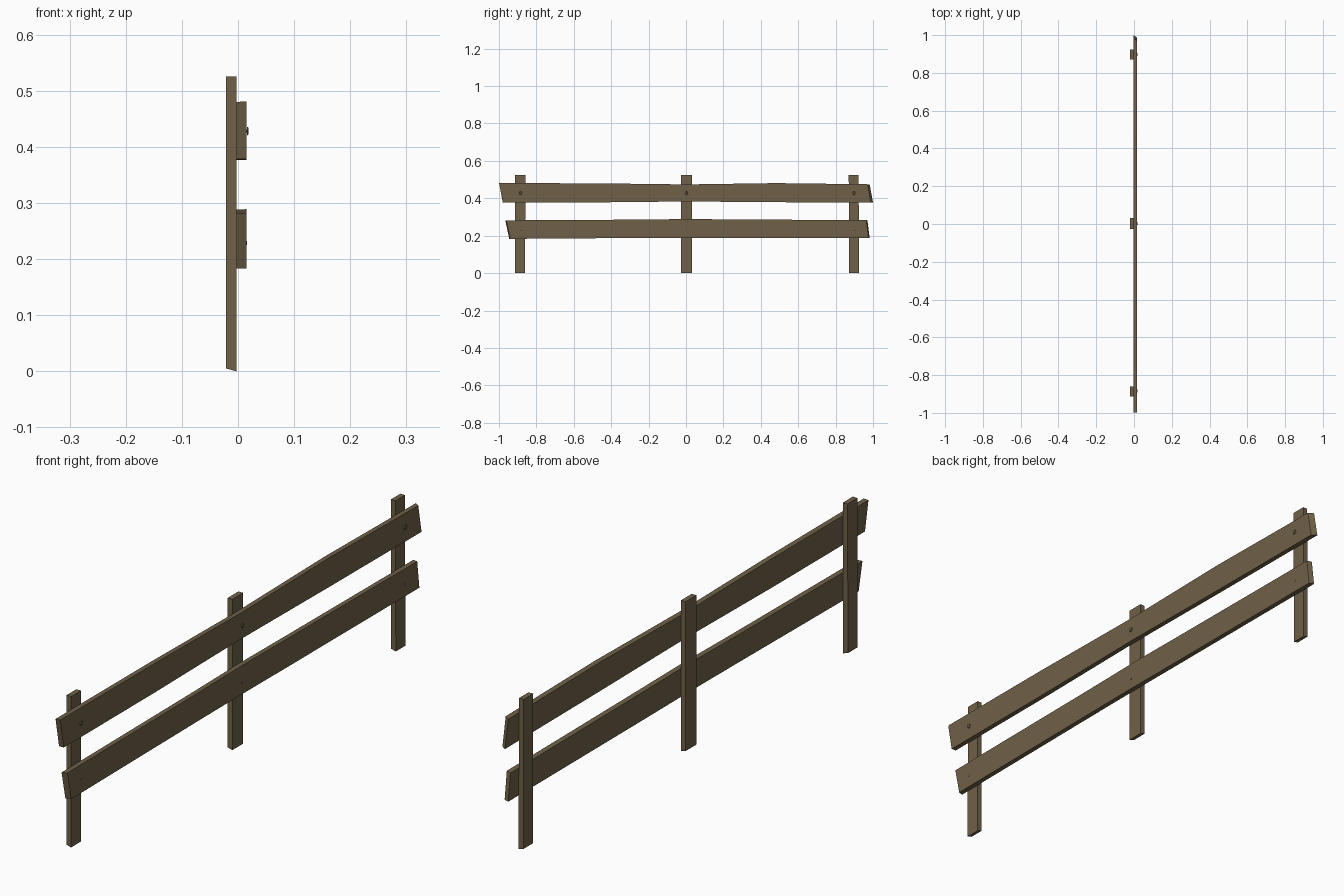
import bpy, bmesh, math
from mathutils import Matrix

if "Cube" in bpy.data.objects:
    bpy.data.objects.remove(bpy.data.objects["Cube"])

wood = bpy.data.materials.new("weathered_wood")
wood.diffuse_color = (0.16, 0.12, 0.065, 1)
wood.use_nodes = True
wood.node_tree.nodes["Principled BSDF"].inputs["Base Color"].default_value = wood.diffuse_color


def finish(name, bm):
    bmesh.ops.recalc_face_normals(bm, faces=bm.faces)
    me = bpy.data.meshes.new(name)
    bm.to_mesh(me)
    bm.free()
    me.materials.append(wood)
    ob = bpy.data.objects.new(name, me)
    bpy.context.collection.objects.link(ob)
    return ob


def loft(name, sections):
    """Closed solid through a row of four-cornered sections."""
    bm = bmesh.new()
    rings = [[bm.verts.new(p) for p in s] for s in sections]
    for a, b in zip(rings, rings[1:]):
        for i in range(4):
            j = (i + 1) % 4
            bm.faces.new((a[i], a[j], b[j], b[i]))
    bm.faces.new(rings[0])
    bm.faces.new(rings[-1])
    return finish(name, bm)


# Rails: each station is (y top, y bottom, z top, z bottom, y shift of the front face)
X0, X1 = -0.003, 0.015


def rail(name, stations):
    loft(name, [[(X0, yt, zt), (X1, yt + s, zt + 0.001),
                 (X1, yb + s, zb), (X0, yb, zb)]
                for yt, yb, zt, zb, s in stations])


rail("upper_rail", [
    (-0.999, -0.980, 0.480, 0.378, 0.0),
    (-0.48, -0.48, 0.479, 0.378, 0.0),
    (0.0, 0.0, 0.473, 0.383, 0.0),
    (0.48, 0.48, 0.480, 0.379, 0.0),
    (0.982, 1.000, 0.474, 0.377, -0.012)])
rail("lower_rail", [
    (-0.966, -0.945, 0.281, 0.183, 0.006),
    (-0.25, -0.25, 0.285, 0.188, 0.0),
    (0.0, 0.0, 0.288, 0.189, 0.0),
    (0.25, 0.25, 0.286, 0.188, 0.0),
    (0.970, 0.982, 0.282, 0.187, -0.006)])

# Posts: slightly uneven sawn boards behind the rails
PX0, PX1 = -0.021, -0.003
posts = [("left_post", -0.914, -0.860, 0.001),
         ("middle_post", -0.027, 0.032, 0.0),
         ("right_post", 0.872, 0.925, -0.002)]
for name, y0, y1, lean in posts:
    loft(name, [[(PX0, y0 + d, z), (PX1, y0 + d, z - dz),
                 (PX1, y1 + d, z - dz), (PX0, y1 + d, z)]
                for z, dz, d in ((0.005, 0.005, 0), (0.525, 0.0, lean))])

# Nails: six-sided shank and head through each rail at each post
for side, y in (("left", -0.885), ("middle", 0.002), ("right", 0.898)):
    for level, z, r, out in (("upper", 0.428, 0.009, 0.0185),
                             ("lower", 0.229, 0.005, 0.0158)):
        bm = bmesh.new()
        for rad, a, b in ((r * 0.4, -0.004, out - 0.001), (r, out - 0.0025, out)):
            m = (Matrix.Translation(((a + b) / 2, y, z))
                 @ Matrix.Rotation(math.pi / 2, 4, 'Y'))
            bmesh.ops.create_cone(bm, cap_ends=True, segments=6, radius1=rad,
                                  radius2=rad * 0.8, depth=b - a, matrix=m)
        finish(f"{side}_{level}_nail", bm)
